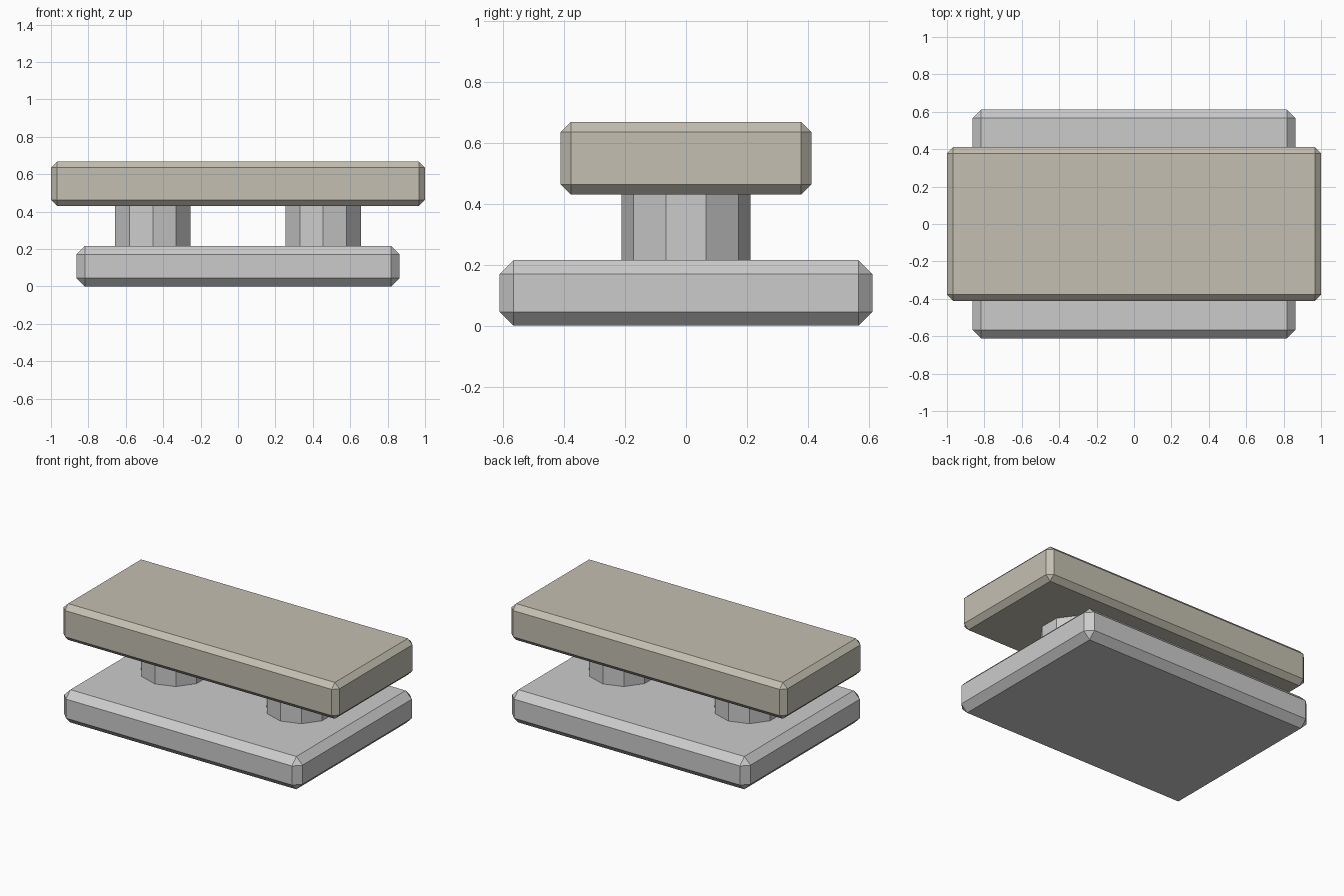
import bpy, bmesh
from math import radians
from mathutils import Matrix

if "Cube" in bpy.data.objects:
    bpy.data.objects.remove(bpy.data.objects["Cube"])


def add_object(name, bm, color=None):
    mesh = bpy.data.meshes.new(name)
    bm.to_mesh(mesh)
    bm.free()
    obj = bpy.data.objects.new(name, mesh)
    bpy.context.collection.objects.link(obj)
    if color:
        mat = bpy.data.materials.new(name + "_stone")
        mat.diffuse_color = (*color, 1)
        mat.use_nodes = True
        mat.node_tree.nodes["Principled BSDF"].inputs["Base Color"].default_value = mat.diffuse_color
        mesh.materials.append(mat)
    return obj


def slab(name, half_x, half_y, z0, z1, chamfer, color=None):
    bm = bmesh.new()
    size = Matrix.Diagonal((2 * half_x, 2 * half_y, z1 - z0, 1))
    bmesh.ops.create_cube(bm, size=1, matrix=Matrix.Translation((0, 0, (z0 + z1) / 2)) @ size)
    obj = add_object(name, bm, color)
    bev = obj.modifiers.new("chamfer", 'BEVEL')
    bev.width = chamfer
    bev.segments = 1
    bev.limit_method = 'ANGLE'
    bev.angle_limit = radians(30)
    return obj


def pillar(name, x, z0, z1):
    # ten-sided column with corners pointing to front and back
    bm = bmesh.new()
    bmesh.ops.create_cone(bm, cap_ends=True, segments=10, radius1=0.212, radius2=0.212,
                          depth=z1 - z0, matrix=Matrix.Translation((x, 0, (z0 + z1) / 2)))
    return add_object(name, bm)


# Base plate
slab("base_plate", 0.864, 0.611, 0.0, 0.215, 0.045)

# Two supports
for side, x in (("left", -0.455), ("right", 0.455)):
    pillar(side + "_pillar", x, 0.205, 0.44)

# Top slab
slab("top_slab", 1.0, 0.411, 0.43, 0.668, 0.033, (0.55, 0.52, 0.44))
